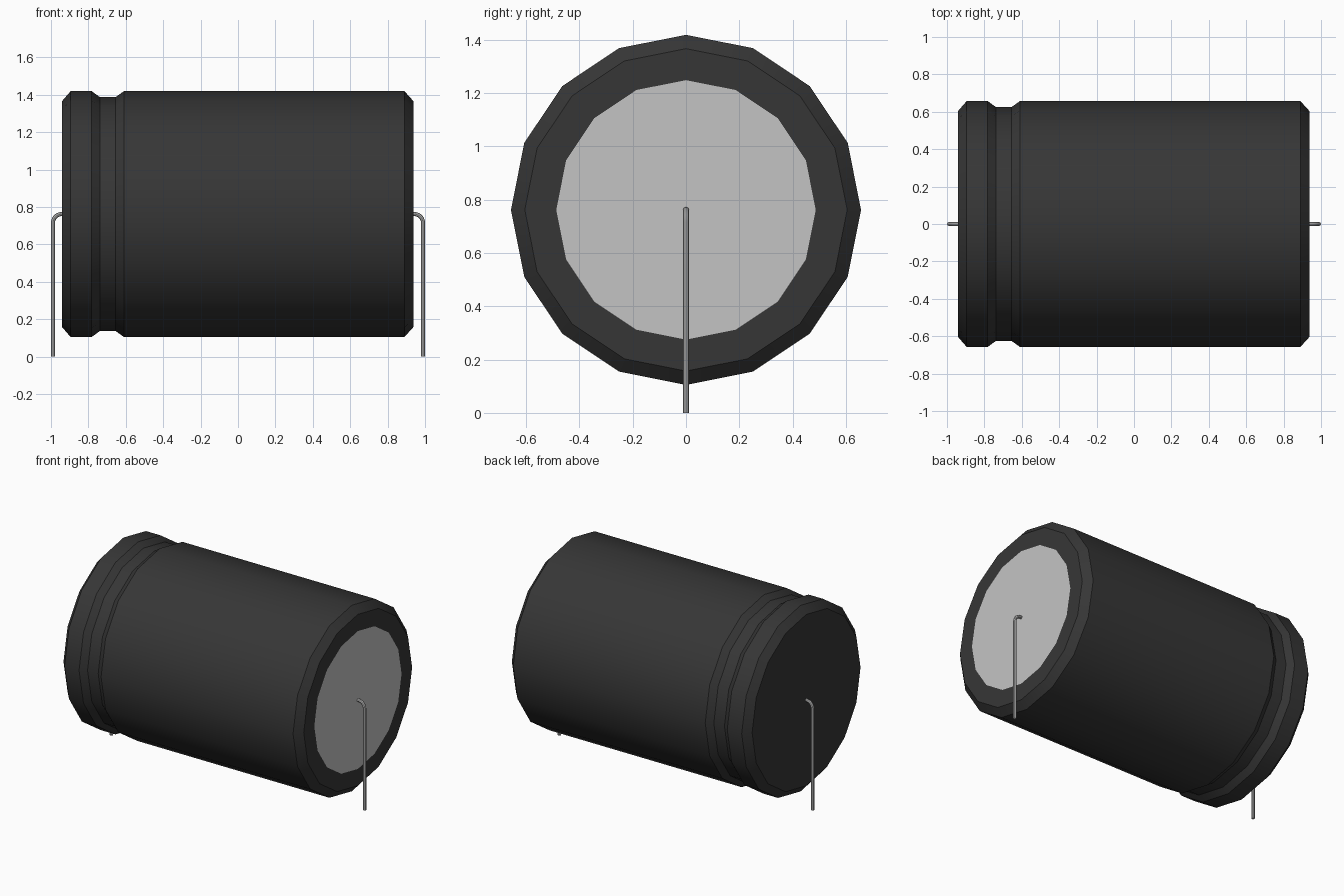
import bpy, bmesh, math

cube = bpy.data.objects.get("Cube")
if cube:
    bpy.data.objects.remove(cube, do_unlink=True)

SIDES = 16
AXIS_Z = 0.762


def material(name, value):
    m = bpy.data.materials.new(name)
    m.use_nodes = True
    colour = (value, value, value, 1)
    m.diffuse_color = colour
    m.node_tree.nodes["Principled BSDF"].inputs["Base Color"].default_value = colour
    return m


def smooth(obj):
    bpy.ops.object.select_all(action="DESELECT")
    obj.select_set(True)
    bpy.context.view_layer.objects.active = obj
    bpy.ops.object.shade_smooth_by_angle(angle=math.radians(28))


sleeve = material("dark sleeve", 0.037)
end_metal = material("light end metal", 0.55)
lead_metal = material("lead metal", 0.5)

# Can: (x, radius) profile swept round the x axis, with a crimp groove
profile = [(-0.94, 0.605), (-0.895, 0.657), (-0.782, 0.657), (-0.738, 0.625),
           (-0.655, 0.625), (-0.61, 0.657), (0.89, 0.657), (0.937, 0.605),
           (0.937, 0.487)]
bm = bmesh.new()
rings = []
for x, r in profile:
    angles = [2 * math.pi * i / SIDES for i in range(SIDES)]
    rings.append([bm.verts.new((x, r * math.sin(a), AXIS_Z + r * math.cos(a)))
                  for a in angles])
for a, b in zip(rings, rings[1:]):
    for i in range(SIDES):
        j = (i + 1) % SIDES
        bm.faces.new((a[i], a[j], b[j], b[i]))
bm.faces.new(rings[0])
# Exposed metal disc on the right-hand end
bm.faces.new(rings[-1]).material_index = 1
bmesh.ops.recalc_face_normals(bm, faces=bm.faces)
mesh = bpy.data.meshes.new("can")
bm.to_mesh(mesh)
bm.free()
mesh.materials.append(sleeve)
mesh.materials.append(end_metal)
can = bpy.data.objects.new("can", mesh)
bpy.context.collection.objects.link(can)
smooth(can)


# Wire leads: out of each end, rounded bend, then straight down
def lead(name, side):
    bend, out = 0.045, 0.989
    points = [(0.92, AXIS_Z)]
    for k in range(7):
        t = math.pi / 2 * k / 6
        points.append((out - bend + bend * math.sin(t),
                       AXIS_Z - bend + bend * math.cos(t)))
    points.append((out, 0))
    curve = bpy.data.curves.new(name, "CURVE")
    curve.dimensions = "3D"
    curve.bevel_depth = 0.011
    curve.bevel_resolution = 2
    curve.use_fill_caps = True
    spline = curve.splines.new("POLY")
    spline.points.add(len(points) - 1)
    for p, (x, z) in zip(spline.points, points):
        p.co = (side * x, 0, z, 1)
    curve.materials.append(lead_metal)
    obj = bpy.data.objects.new(name, curve)
    bpy.context.collection.objects.link(obj)
    bpy.ops.object.select_all(action="DESELECT")
    obj.select_set(True)
    bpy.context.view_layer.objects.active = obj
    bpy.ops.object.convert(target="MESH")
    smooth(bpy.context.view_layer.objects.active)


lead("left_lead", 1)
lead("right_lead", -1)
